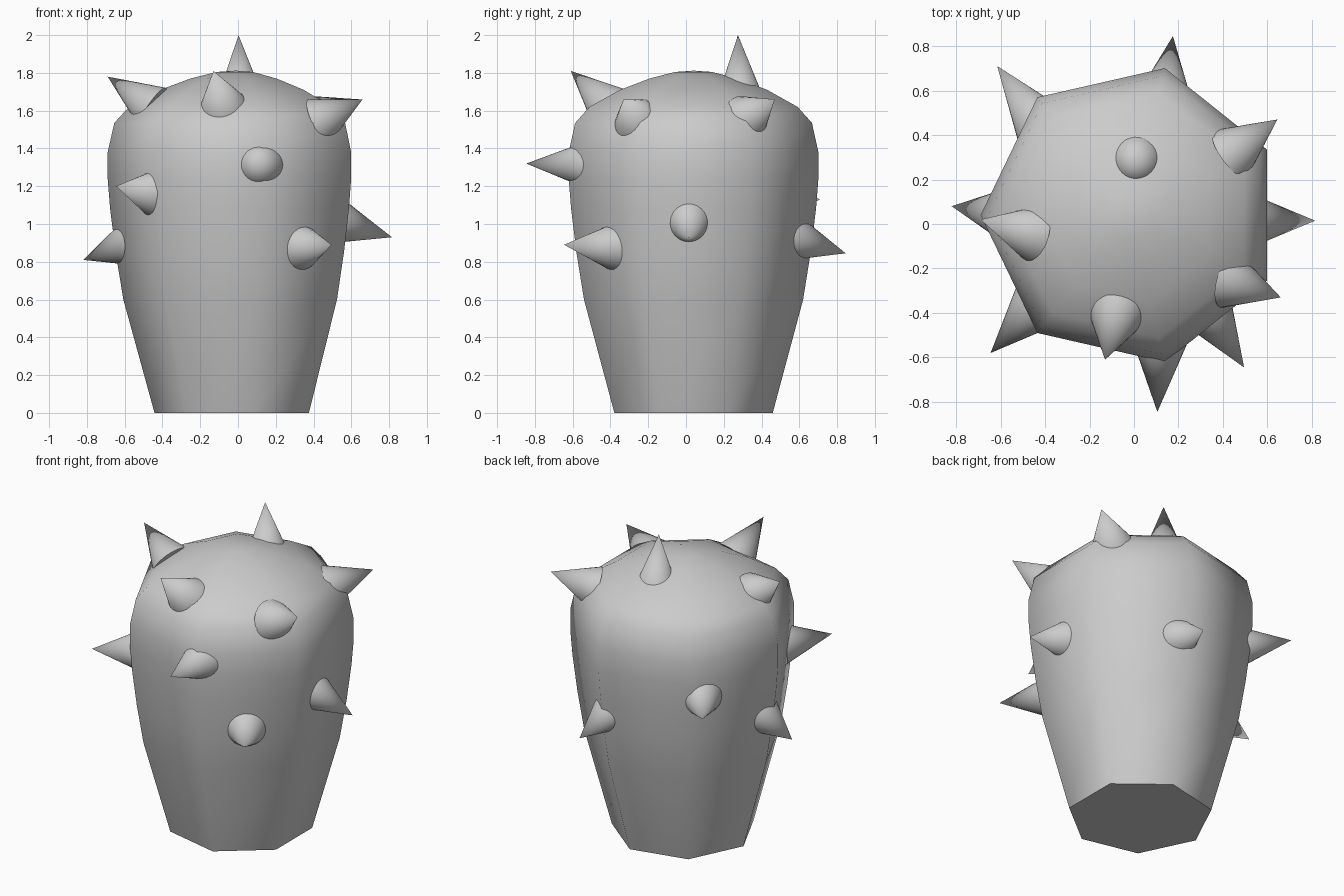
import bpy, bmesh, math
from mathutils import Vector

if "Cube" in bpy.data.objects:
    bpy.data.objects.remove(bpy.data.objects["Cube"])

CENTRE = (-0.012, 0.04)


def finish(bm, name):
    bmesh.ops.recalc_face_normals(bm, faces=bm.faces)
    me = bpy.data.meshes.new(name)
    bm.to_mesh(me)
    bm.free()
    ob = bpy.data.objects.new(name, me)
    bpy.context.collection.objects.link(ob)
    bpy.ops.object.select_all(action='DESELECT')
    ob.select_set(True)
    bpy.context.view_layer.objects.active = ob
    bpy.ops.object.shade_smooth_by_angle(angle=math.radians(60))
    return ob


# Body: seven-sided lathe with a domed top
profile = [(0.43, 0), (0.595, 0.6), (0.636, 0.85), (0.665, 1.08), (0.678, 1.24),
           (0.678, 1.38), (0.643, 1.535), (0.565, 1.62), (0.4, 1.71),
           (0.24, 1.77), (0.1, 1.805)]
SIDES = 7
bm = bmesh.new()
rings = []
for r, z in profile:
    ring = []
    for i in range(SIDES):
        a = math.pi + 2 * math.pi * i / SIDES
        ring.append(bm.verts.new((CENTRE[0] + r * math.cos(a),
                                  CENTRE[1] + r * math.sin(a), z)))
    rings.append(ring)
for lo, hi in zip(rings, rings[1:]):
    for i in range(SIDES):
        j = (i + 1) % SIDES
        bm.faces.new((lo[i], lo[j], hi[j], hi[i]))
bm.faces.new(rings[0][::-1])
apex = bm.verts.new((*CENTRE, 1.812))
for i in range(SIDES):
    bm.faces.new((rings[-1][i], rings[-1][(i + 1) % SIDES], apex))
finish(bm, "body")


# Spikes: cones from the body surface to a tip, sunk a little into the body
def spike(name, base, tip, radius=0.11, sink=0.06):
    base, tip = Vector(base), Vector(tip)
    axis = tip - base
    length = axis.length
    full = length + sink
    bm = bmesh.new()
    bmesh.ops.create_cone(bm, cap_ends=True, segments=28,
                          radius1=radius * full / length, radius2=0, depth=full)
    bmesh.ops.remove_doubles(bm, verts=bm.verts, dist=1e-5)
    bmesh.ops.rotate(bm, verts=bm.verts, cent=(0, 0, 0),
                     matrix=axis.to_track_quat('Z', 'Y').to_matrix())
    bmesh.ops.translate(bm, verts=bm.verts, vec=tip - axis.normalized() * full / 2)
    finish(bm, name)


spikes = {
    "crown_spike": ((0.01, 0.285, 1.73), (0.003, 0.275, 2.0)),
    "shoulder_spike_left": ((-0.50, -0.03, 1.65), (-0.69, 0.02, 1.78)),
    "shoulder_spike_front": ((-0.09, -0.45, 1.66), (-0.13, -0.61, 1.81)),
    "shoulder_spike_front_right": ((0.48, -0.27, 1.57), (0.66, -0.33, 1.66)),
    "shoulder_spike_back_right": ((0.48, 0.35, 1.58), (0.645, 0.47, 1.66)),
    "side_spike_front_left": ((-0.48, -0.41, 1.17), (-0.645, -0.58, 1.2)),
    "side_spike_front": ((0.115, -0.59, 1.315), (0.105, -0.845, 1.32)),
    "side_spike_front_right": ((0.36, -0.435, 0.88), (0.495, -0.645, 0.89)),
    "side_spike_right": ((0.575, 0.015, 1.0), (0.815, 0.015, 0.93)),
    "side_spike_back": ((0.145, 0.62, 0.91), (0.175, 0.845, 0.845)),
    "side_spike_left": ((-0.62, 0.05, 0.88), (-0.82, 0.08, 0.81)),
    "side_spike_back_left": ((-0.46, 0.50, 1.13), (-0.615, 0.71, 1.13)),
}
for name, (base, tip) in spikes.items():
    spike(name, base, tip, 0.1)
